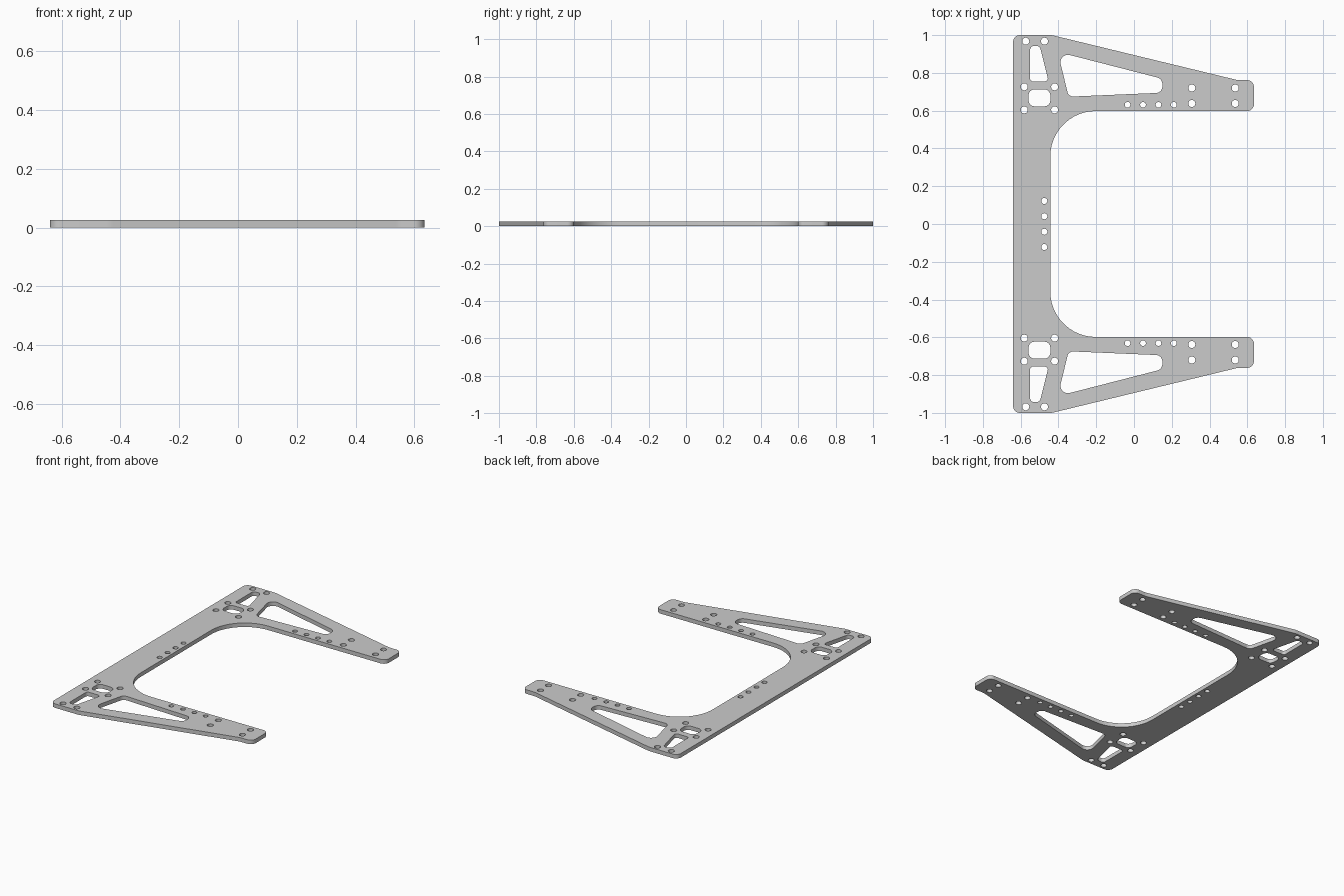
import bpy, bmesh
from math import cos, sin, pi, tan, radians, ceil
from mathutils import Vector

if "Cube" in bpy.data.objects:
    bpy.data.objects.remove(bpy.data.objects["Cube"])

THICK = 0.026


def rounded(corners):
    """Closed outline from (x, y, radius) corners, each filleted with an arc."""
    out, n = [], len(corners)
    for i, (x, y, r) in enumerate(corners):
        p = Vector((x, y))
        if r == 0:
            out.append(p)
            continue
        a = (Vector(corners[i - 1][:2]) - p).normalized()
        b = (Vector(corners[(i + 1) % n][:2]) - p).normalized()
        half = a.angle(b) / 2
        c = p + (a + b).normalized() * (r / sin(half))
        u = p + a * (r / tan(half)) - c
        sweep = u.angle_signed(p + b * (r / tan(half)) - c)
        steps = max(2, ceil(abs(sweep) / radians(7.5)))
        for k in range(steps + 1):
            t = -sweep * k / steps
            out.append(c + Vector((u.x * cos(t) - u.y * sin(t),
                                   u.x * sin(t) + u.y * cos(t))))
    return out


def circle(x, y, r, n=32):
    return [Vector((x + r * cos(2 * pi * i / n), y + r * sin(2 * pi * i / n)))
            for i in range(n)]


def flip(loop):
    return [Vector((p.x, -p.y)) for p in loop]


# Outer C-shaped outline: upper half, then its mirror image
half = [(-0.64, 1, 0.035), (-0.435, 1, 0.1), (0.547, 0.762, 0.08),
        (0.635, 0.762, 0.036), (0.635, 0.598, 0.036), (-0.443, 0.598, 0.24)]
loops = [rounded(half + [(x, -y, r) for x, y, r in reversed(half)])]

# Lightening windows in the upper arm
holes = [
    rounded([(-0.404, 0.911, 0.04), (0.15, 0.769, 0.036),
             (0.15, 0.695, 0.034), (-0.346, 0.674, 0.03)]),
    rounded([(-0.55, 0.943, 0.022), (-0.499, 0.943, 0.022),
             (-0.452, 0.755, 0.016), (-0.55, 0.755, 0.016)]),
    rounded([(-0.558, 0.713, 0.032), (-0.443, 0.713, 0.032),
             (-0.443, 0.623, 0.032), (-0.558, 0.623, 0.032)]),
]
# Bolt holes in the corner and at the arm tip
for x, y in [(-0.573, 0.968), (-0.474, 0.968), (-0.581, 0.726), (-0.42, 0.726),
             (-0.581, 0.604), (-0.42, 0.604), (0.306, 0.72), (0.536, 0.72),
             (0.306, 0.638), (0.536, 0.638)]:
    holes.append(circle(x, y, 0.0185))
# Row of small holes along the arm
for i in range(4):
    holes.append(circle(-0.034 + 0.0817 * i, 0.631, 0.015))
# Row of small holes on the spine
for y in (0.041, 0.122):
    holes.append(circle(-0.475, y, 0.016))
loops += holes + [flip(h) for h in holes]

# Filled, extruded profile turned into a mesh plate
curve = bpy.data.curves.new("plate_profile", 'CURVE')
curve.dimensions = '2D'
curve.fill_mode = 'BOTH'
curve.extrude = THICK / 2
for loop in loops:
    s = curve.splines.new('POLY')
    s.points.add(len(loop) - 1)
    for pt, p in zip(s.points, loop):
        pt.co = (p.x, p.y, 0, 1)
    s.use_cyclic_u = True
helper = bpy.data.objects.new("plate_profile", curve)
bpy.context.collection.objects.link(helper)
bpy.context.view_layer.update()
mesh = bpy.data.meshes.new_from_object(
    helper.evaluated_get(bpy.context.evaluated_depsgraph_get()))
bpy.data.objects.remove(helper)

bm = bmesh.new()
bm.from_mesh(mesh)
bmesh.ops.remove_doubles(bm, verts=bm.verts, dist=1e-5)
bmesh.ops.translate(bm, verts=bm.verts, vec=(0, 0, THICK / 2))
bmesh.ops.recalc_face_normals(bm, faces=bm.faces)
bm.to_mesh(mesh)
bm.free()

plate = bpy.data.objects.new("mounting_plate", mesh)
bpy.context.collection.objects.link(plate)
bpy.context.view_layer.objects.active = plate
plate.select_set(True)
bpy.ops.object.shade_smooth_by_angle(angle=radians(30))
